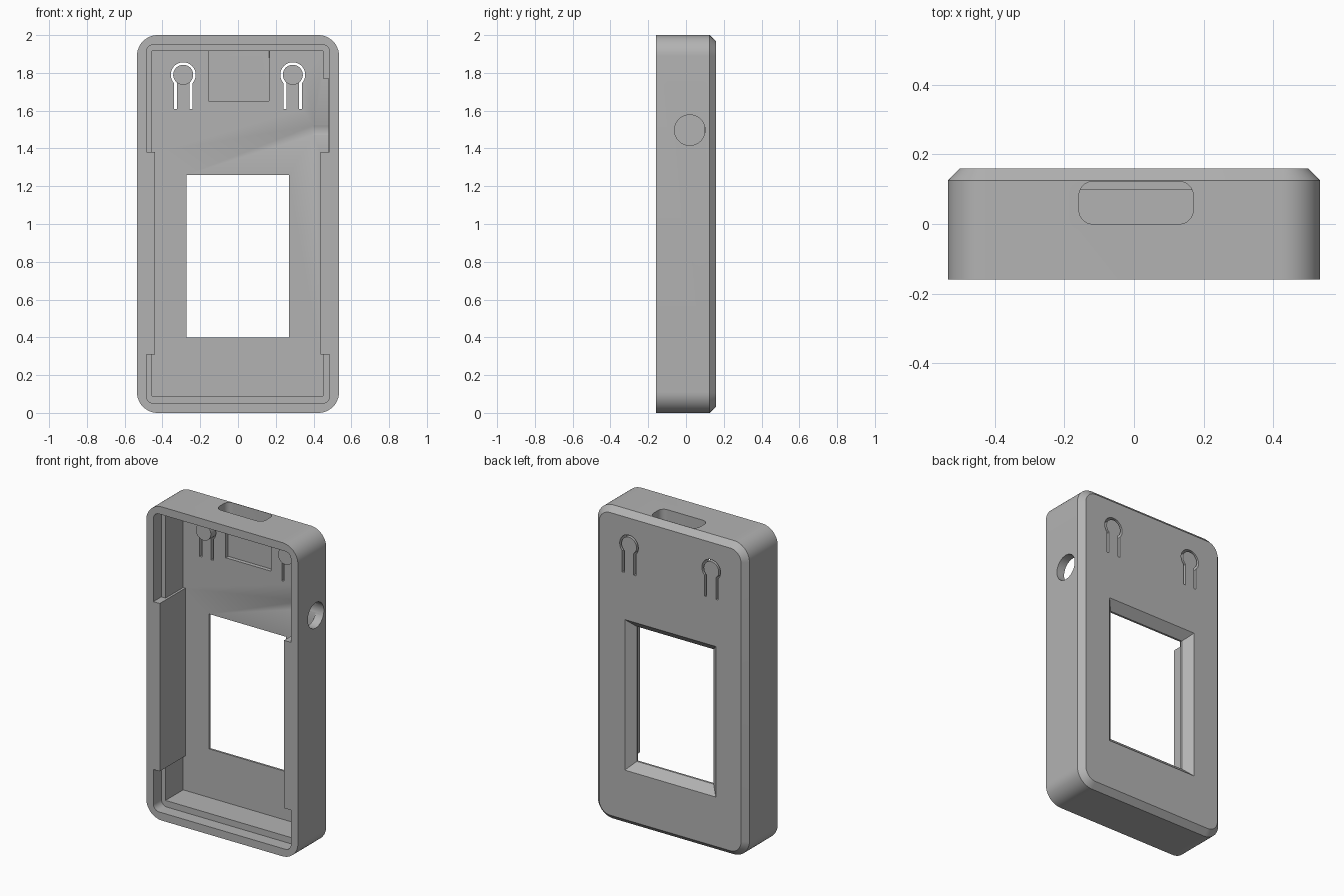
import bpy, bmesh
from math import sin, cos, acos, pi, radians

cube = bpy.data.objects.get("Cube")
if cube:
    bpy.data.objects.remove(cube)

grey = bpy.data.materials.new("plain grey")
grey.use_nodes = True
colour = (0.45, 0.45, 0.45, 1)
grey.diffuse_color = colour
grey.node_tree.nodes["Principled BSDF"].inputs["Base Color"].default_value = colour


def arc(cx, cy, r, a0, a1, n):
    return [(cx + r * cos(a0 + (a1 - a0) * i / n), cy + r * sin(a0 + (a1 - a0) * i / n))
            for i in range(n + 1)]


def rect(x0, x1, z0, z1, r_low=0, r_high=0, n=12):
    """Rectangle outline with separate radii for its low and high corners."""
    pts = []
    for cx, cz, r, q in ((x0, z0, r_low, 2), (x1, z0, r_low, 3),
                         (x1, z1, r_high, 0), (x0, z1, r_high, 1)):
        if r:
            sx, sz = (1 if cx == x0 else -1), (1 if cz == z0 else -1)
            pts += arc(cx + sx * r, cz + sz * r, r, q * pi / 2, (q + 1) * pi / 2, n)
        else:
            pts.append((cx, cz))
    return pts


def loft(name, rings, axis="y"):
    """Solid through (outline, position) rings stacked along an axis."""
    place = {"y": lambda a, b, t: (a, t, b),
             "z": lambda a, b, t: (a, b, t),
             "x": lambda a, b, t: (t, a, b)}[axis]
    bm = bmesh.new()
    loops = [[bm.verts.new(place(a, b, t)) for a, b in pts] for pts, t in rings]
    bm.faces.new(loops[0])
    bm.faces.new(loops[-1][::-1])
    for lo, hi in zip(loops, loops[1:]):
        for i in range(len(lo)):
            j = (i + 1) % len(lo)
            bm.faces.new((lo[i], hi[i], hi[j], lo[j]))
    bmesh.ops.recalc_face_normals(bm, faces=bm.faces)
    mesh = bpy.data.meshes.new(name)
    bm.to_mesh(mesh)
    bm.free()
    mesh.materials.append(grey)
    obj = bpy.data.objects.new(name, mesh)
    bpy.context.collection.objects.link(obj)
    return obj


def prism(name, pts, t0, t1, axis="y"):
    return loft(name, [(pts, t0), (pts, t1)], axis)


def smooth(obj):
    bpy.ops.object.select_all(action="DESELECT")
    obj.select_set(True)
    bpy.context.view_layer.objects.active = obj
    bpy.ops.object.shade_smooth_by_angle(angle=radians(25))


# Outer shell with a chamfered back edge
W, FLOOR, BACK = 0.535, 0.097, 0.16
outer = rect(-W, W, 0, 2, 0.11, 0.11)
inset = rect(-W + 0.035, W - 0.035, 0.035, 1.965, 0.075, 0.075)
case = loft("case_shell", [(outer, -BACK), (outer, 0.125), (inset, BACK)])

# Main cavity, narrower between the side blocks, with a socket pocket
cavity = [(-.455, .09), (.45, .09), (.45, .31), (.437, .31), (.437, 1.38), (.48, 1.38),
          (.48, 1.77), (.45, 1.77), (.45, 1.915), (-.455, 1.915), (-.455, 1.38),
          (-.44, 1.38), (-.44, .31), (-.455, .31)]
cutters = [prism("cavity_cutter", cavity, -0.3, FLOOR)]

# Stepped lip around the open front, above and below the side blocks
cutters.append(prism("lower_lip_cutter", rect(-.485, .485, .05, .31, .04, 0), -0.3, -0.08))
cutters.append(prism("upper_lip_cutter", rect(-.485, .485, 1.38, 1.95, 0, .04), -0.3, -0.08))

# Screen window, flared towards the back
inner = rect(-.272, .27, .40, 1.26)
flare = rect(-.332, .33, .34, 1.32)
cutters.append(loft("window_cutter", [(inner, 0), (inner, 0.11), (flare, 0.17)]))

# Connector slot in the top and its recess in the back plate
cutters.append(prism("slot_cutter", rect(-.158, .17, 0, .122, .04, .04), 1.88, 2.1, "z"))
cutters.append(prism("recess_cutter", rect(-.155, .165, 1.65, 1.915), 0.05, 0.122))

# Round socket hole in the side
cutters.append(prism("socket_cutter", arc(.02, 1.497, .081, 0, 2 * pi, 40)[:-1], 0.4, 0.6, "x"))

# Keyhole slits that free the two button tongues, and the button posts
BX, BZ, R_OUT, R_IN, S_OUT, S_IN, DROP = 0.29, 1.79, 0.066, 0.053, 0.048, 0.033, 0.18
a_out, a_in = acos(S_OUT / R_OUT), acos(S_IN / R_IN)
keyhole = ([(S_OUT, -DROP)] + arc(0, 0, R_OUT, -a_out, pi + a_out, 28)
           + [(-S_OUT, -DROP), (-S_IN, -DROP)]
           + arc(0, 0, R_IN, pi + a_in, -a_in, 28) + [(S_IN, -DROP)])
for side, cx in (("right", -BX), ("left", BX)):
    pts = [(cx + x, BZ + z) for x, z in keyhole]
    cutters.append(prism(side + "_keyhole_cutter", pts, 0.05, 0.2))
    post = prism(side + "_button_post", arc(cx, BZ, R_IN, 0, 2 * pi, 32)[:-1], 0.065, 0.12)
    smooth(post)

# Carve the shell
bpy.context.view_layer.objects.active = case
for cutter in cutters:
    cutter.hide_render = True
    mod = case.modifiers.new(cutter.name, "BOOLEAN")
    mod.operation, mod.solver, mod.object = "DIFFERENCE", "EXACT", cutter
    bpy.ops.object.modifier_apply(modifier=mod.name)
    bpy.data.objects.remove(cutter)
smooth(case)
